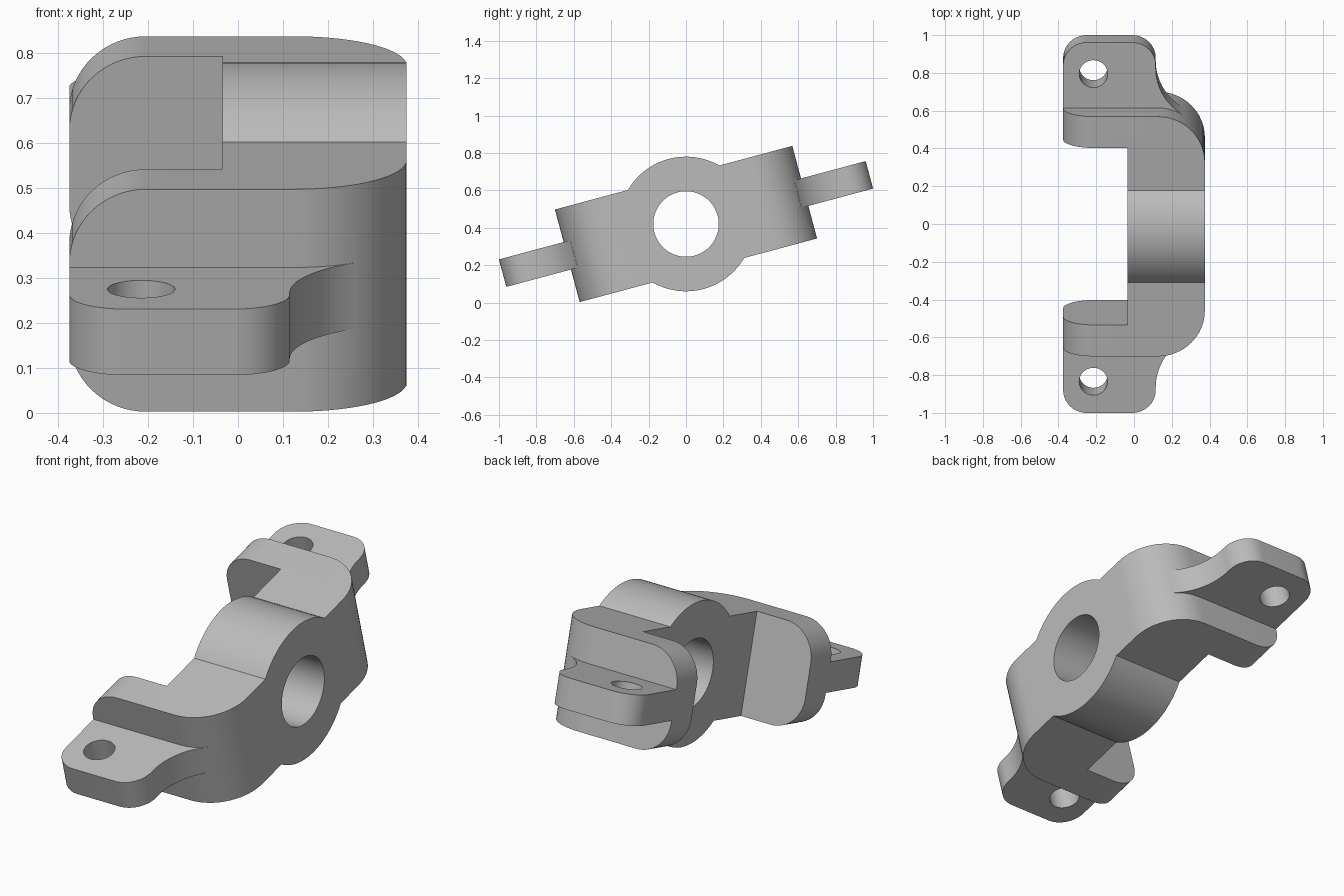
import bpy, bmesh
from math import cos, sin, pi, radians
from mathutils import Matrix, Vector

cube = bpy.data.objects.get("Cube")
if cube:
    bpy.data.objects.remove(cube, do_unlink=True)

# Shared dimensions: x across, u along the bracket, w through its height
X_BACK, X_WEB, X_FACE = -0.375, -0.035, 0.375
LEG_IN, LEG_OUT, HALF_H = 0.485, 0.657, 0.256
CORNER = 0.25
TAB_END, TAB_X, TAB_H = 1.015, 0.115, 0.076

grey = bpy.data.materials.new("matte grey")
grey.use_nodes = True
colour = (0.5, 0.5, 0.5, 1)
grey.diffuse_color = colour
grey.node_tree.nodes["Principled BSDF"].inputs["Base Color"].default_value = colour


def arc(cx, cy, r, start, end, n=16):
    steps = [radians(start + (end - start) * i / n) for i in range(n + 1)]
    return [(cx + r * cos(a), cy + r * sin(a)) for a in steps]


def prism(name, outline, half, round_legs=0):
    """Extrude an (x, u) outline symmetrically through the height."""
    bm = bmesh.new()
    face = bm.faces.new([bm.verts.new((x, u, -half)) for x, u in outline])
    top = bmesh.ops.extrude_face_region(bm, geom=[face])["geom"]
    verts = [g for g in top if isinstance(g, bmesh.types.BMVert)]
    bmesh.ops.translate(bm, verts=verts, vec=(0, 0, 2 * half))
    bmesh.ops.recalc_face_normals(bm, faces=bm.faces)
    if round_legs:
        edges = [e for e in bm.edges
                 if all(abs(v.co.x - X_BACK) < 1e-4 for v in e.verts)
                 and abs(e.verts[0].co.z - e.verts[1].co.z) < 1e-4]
        bmesh.ops.bevel(bm, geom=edges, offset=round_legs, segments=16,
                        profile=0.5, affect="EDGES")
    return add_object(name, bm)


def cylinder(name, r, length, centre, along_x=False):
    bm = bmesh.new()
    m = Matrix.Translation(centre)
    if along_x:
        m = m @ Matrix.Rotation(pi / 2, 4, "Y")
    bmesh.ops.create_cone(bm, cap_ends=True, segments=80, radius1=r,
                          radius2=r, depth=length, matrix=m)
    return add_object(name, bm)


def add_object(name, bm):
    mesh = bpy.data.meshes.new(name)
    bm.to_mesh(mesh)
    bm.free()
    mesh.materials.append(grey)
    ob = bpy.data.objects.new(name, mesh)
    bpy.context.collection.objects.link(ob)
    return ob


def combine(target, other, operation):
    other.hide_render = True
    mod = target.modifiers.new(other.name, "BOOLEAN")
    mod.operation, mod.solver, mod.object = operation, "EXACT", other
    bpy.context.view_layer.objects.active = target
    bpy.ops.object.modifier_apply(modifier=mod.name)
    bpy.data.objects.remove(other, do_unlink=True)


# C-shaped body with large outer corners and rounded leg ends
cx, cu = X_FACE - CORNER, LEG_OUT - CORNER
half_outline = (arc(cx, cu, CORNER, 0, 90)
                + [(X_BACK, LEG_OUT), (X_BACK, LEG_IN), (X_WEB, LEG_IN)])
outline = half_outline + [(x, -u) for x, u in reversed(half_outline)]
bracket = prism("bracket", outline, HALF_H, round_legs=0.17)

# Round hub in the middle of the web
mid_x, width = (X_WEB + X_FACE) / 2, X_FACE - X_WEB
hub = cylinder("hub", 0.36, width, (mid_x, 0, 0), True)
combine(bracket, hub, "UNION")

# Mounting tabs, blended into the body corner with a concave fillet
r, fillet, fillet_u = 0.125, 0.30, 0.875
centre = Vector((TAB_X + fillet, fillet_u))
toward = (Vector((cx, cu)) - centre).normalized()
end_angle = 360 + toward.angle_signed(Vector((1, 0))) * 180 / pi
tab_outline = ([(-0.30, 0.60), (X_BACK, LEG_OUT)]
               + arc(X_BACK + r, TAB_END - r, r, 180, 90)
               + arc(TAB_X - r, TAB_END - r, r, 90, 0)
               + arc(*centre, fillet, 180, end_angle)
               + [(cx, cu + 0.12)])
for side in (1, -1):
    tab = prism("tab", [(x, side * u) for x, u in tab_outline], TAB_H)
    combine(bracket, tab, "UNION")
    bolt_hole = cylinder("bolt_hole", 0.075, 0.4, (-0.215, side * 0.843, 0))
    combine(bracket, bolt_hole, "DIFFERENCE")

# Shaft bore through the hub
bore = cylinder("bore", 0.175, 1, (mid_x, 0, 0), True)
combine(bracket, bore, "DIFFERENCE")

# Tilt the finished part and stand it on the ground
bracket.data.transform(Matrix.Translation((0, 0, 0.42))
                       @ Matrix.Rotation(radians(15), 4, "X"))
bpy.ops.object.select_all(action="DESELECT")
bracket.select_set(True)
bpy.context.view_layer.objects.active = bracket
bpy.ops.object.shade_smooth_by_angle(angle=radians(30))
